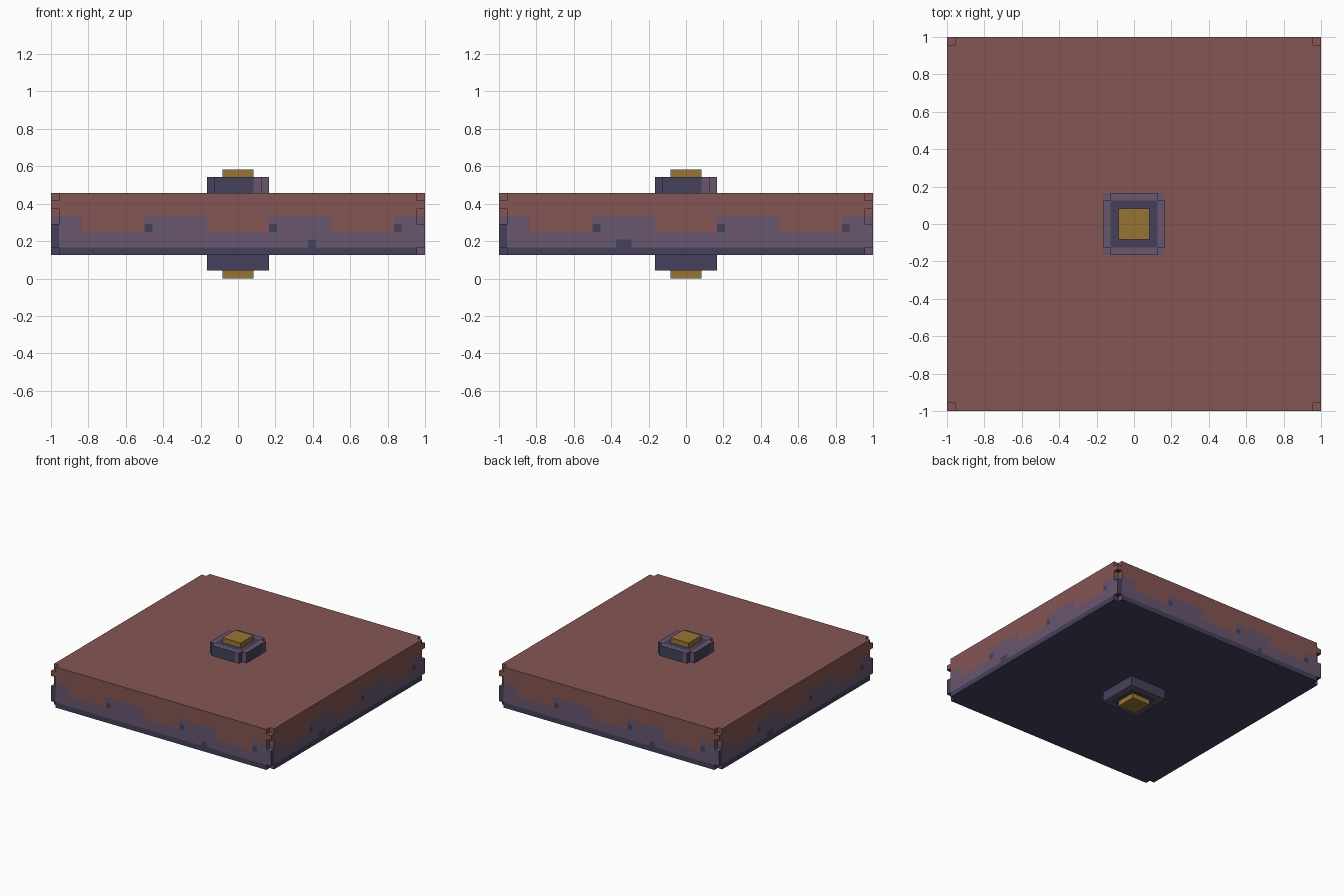
import bpy, bmesh
from mathutils import Vector

if "Cube" in bpy.data.objects:
    bpy.data.objects.remove(bpy.data.objects["Cube"])

U = 1 / 24  # the model sits on a grid of 24 steps per unit

def material(name, rgb):
    m = bpy.data.materials.new(name)
    m.diffuse_color = (*rgb, 1)
    m.use_nodes = True
    m.node_tree.nodes["Principled BSDF"].inputs["Base Color"].default_value = m.diffuse_color
    return m

MATS = [material("dull_red", (0.232, 0.093, 0.087)),
        material("mauve", (0.138, 0.093, 0.156)),
        material("dark_slate", (0.060, 0.053, 0.105)),
        material("gold", (0.305, 0.178, 0.034))]
RED, MAUVE, DARK, GOLD = range(4)

def prism(bm, pts, z0, z1):
    """Extrude a counter-clockwise outline between two heights (grid steps)."""
    low = [bm.verts.new((x, y, z0)) for x, y in pts]
    high = [bm.verts.new((x, y, z1)) for x, y in pts]
    bm.faces.new(low[::-1])
    bm.faces.new(high)
    for i in range(len(pts)):
        j = (i + 1) % len(pts)
        bm.faces.new((low[i], low[j], high[j], high[i]))

def square(h, cx=0, cy=0):
    return [(cx - h, cy - h), (cx + h, cy - h), (cx + h, cy + h), (cx - h, cy + h)]

def notched(h):
    """Square outline with one-step square notches at the corners."""
    k, pts = h - 1, []
    for sx, sy in ((1, -1), (1, 1), (-1, 1), (-1, -1)):
        c = [(sx * k, sy * h), (sx * k, sy * k), (sx * h, sy * k)]
        pts += c if sx * sy < 0 else c[::-1]
    return pts

def finish(name, bm, rule, cuts=(), zcuts=()):
    """Slice along the colour borders, colour by rule, make the object."""
    planes = [(a, s * c) for a in (0, 1) for c in cuts for s in (-1, 1)]
    planes += [(2, z) for z in zcuts]
    for axis, pos in planes:
        n = Vector((0, 0, 0))
        n[axis] = 1
        bmesh.ops.bisect_plane(bm, geom=bm.verts[:] + bm.edges[:] + bm.faces[:],
                               plane_co=n * pos, plane_no=n, dist=1e-4)
    bm.normal_update()
    for f in bm.faces:
        c, n = f.calc_center_bounds(), f.normal
        # u runs to the right as seen when facing each side
        u = c.y * n.x - c.x * n.y
        f.material_index = rule(c, n, u)
    bmesh.ops.scale(bm, vec=(U, U, U), verts=bm.verts)
    me = bpy.data.meshes.new(name)
    bm.to_mesh(me)
    bm.free()
    for m in MATS:
        me.materials.append(m)
    ob = bpy.data.objects.new(name, me)
    bpy.context.collection.objects.link(ob)
    return ob

def slab_rule(c, n, u):
    if n.z < -0.5:
        return DARK
    if n.z > 0.5:
        under_button = max(abs(c.x), abs(c.y)) < 4
        return MAUVE if under_button or c.z < 9 else RED
    if c.z > 8:
        return RED
    # dark foot band, dark left edge, mauve right foot corner
    if c.z < 4:
        return MAUVE if u > 23 else DARK
    if u < -23 and c.z < 7:
        return DARK
    # small bumps on the foot band
    if c.z < 5 and (9 < u < 10 if abs(n.y) > 0.5 else -9 < u < -7):
        return DARK
    # hanging red tabs and dark spots beside them
    if c.z > 6:
        if -20 < u < -12 or -4 < u < 4 or 12 < u < 20:
            return RED
        if c.z < 7 and any(a < u < a + 1 for a in (-12, 4, 20)):
            return DARK
    return MAUVE

SLAB_CUTS = (4, 5, 7, 9, 10, 11, 12, 20, 21, 23)
SLAB_Z = (4, 5, 6, 7, 8)

# main slab
bm = bmesh.new()
prism(bm, notched(24), 3, 11)
finish("slab", bm, slab_rule, SLAB_CUTS, SLAB_Z)

# corner blocks filling parts of the notches
bm = bmesh.new()
for sx in (-1, 1):
    for sy in (-1, 1):
        for z0, z1 in ((4, 7), (9, 10)):
            prism(bm, square(0.5, sx * 23.5, sy * 23.5), z0, z1)
bm.normal_update()
hidden = [f for f in bm.faces
          if f.normal.x * f.calc_center_median().x + f.normal.y * f.calc_center_median().y < -0.5]
bmesh.ops.delete(bm, geom=hidden, context='FACES')
finish("corner_blocks", bm, slab_rule, (), SLAB_Z)

def hub_rule(c, n, u):
    if abs(n.z) > 0.5:
        return MAUVE if max(abs(c.x), abs(c.y)) > 3 else DARK
    return MAUVE if c.z > 7 and u > 2 else DARK

# top hub with notched corners, and plain bottom hub
bm = bmesh.new()
prism(bm, notched(4), 11, 13)
finish("top_hub", bm, hub_rule, (2, 3))
bm = bmesh.new()
prism(bm, square(4), 1, 3)
finish("bottom_hub", bm, hub_rule, (3,))

# gold studs
for name, z in (("top_stud", 13), ("bottom_stud", 0)):
    bm = bmesh.new()
    prism(bm, square(2), z, z + 1)
    finish(name, bm, lambda c, n, u: GOLD)
